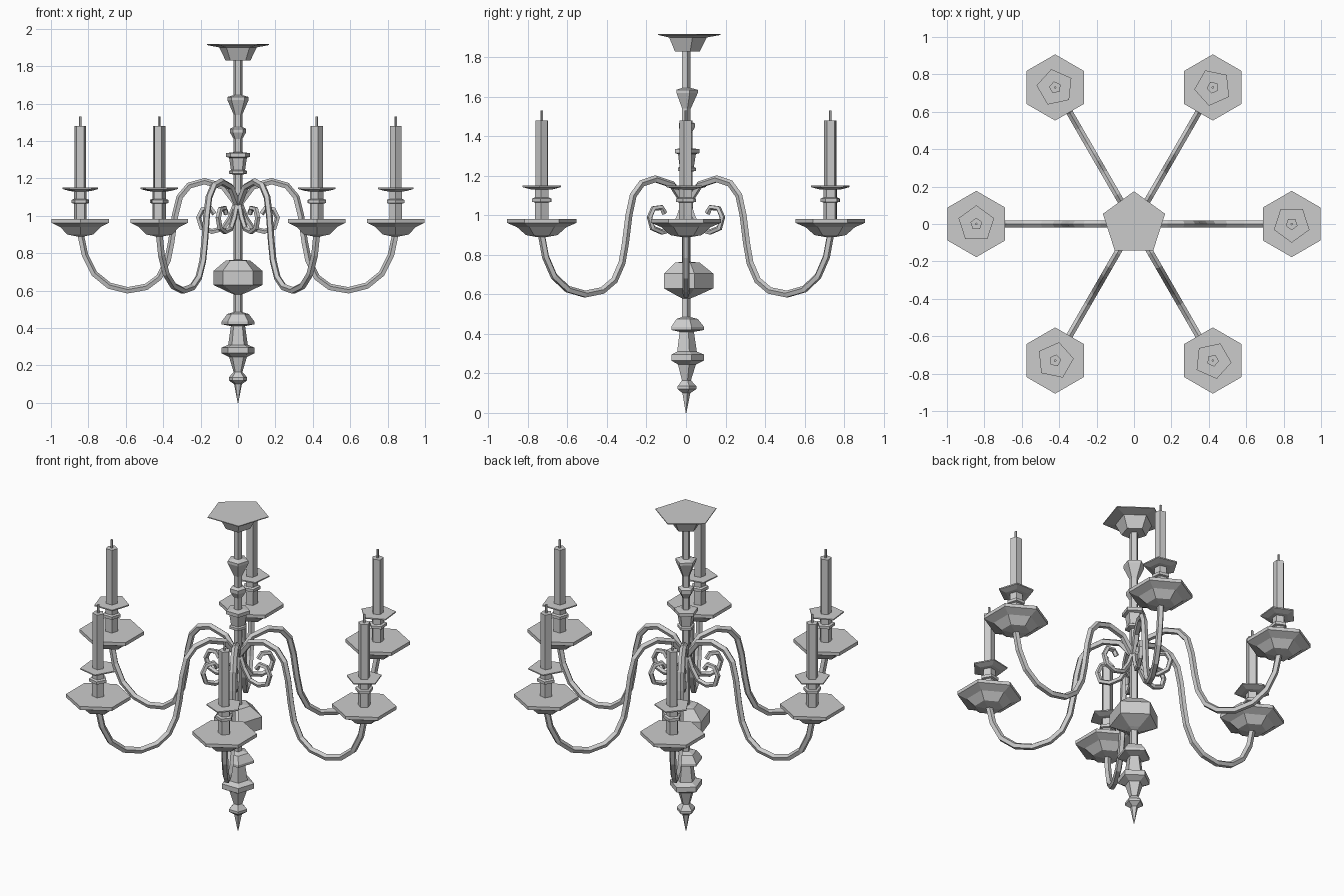
import bpy, bmesh
from math import sin, cos, pi, radians
from mathutils import Vector

cube = bpy.data.objects.get("Cube")
if cube:
    bpy.data.objects.remove(cube)

metal = bpy.data.materials.new("grey_metal")
metal.use_nodes = True
GREY = (0.6, 0.6, 0.6, 1)
metal.diffuse_color = GREY
metal.node_tree.nodes["Principled BSDF"].inputs["Base Color"].default_value = GREY


def loft(name, rings):
    """Skin rings of points into a closed flat-shaded mesh."""
    bm = bmesh.new()
    loops = [[bm.verts.new(p) for p in ring] for ring in rings]
    n = len(loops[0])
    for a, b in zip(loops, loops[1:]):
        for i in range(n):
            j = (i + 1) % n
            bm.faces.new((a[i], a[j], b[j], b[i]))
    bm.faces.new(loops[0][::-1])
    bm.faces.new(loops[-1])
    bmesh.ops.recalc_face_normals(bm, faces=bm.faces[:])
    mesh = bpy.data.meshes.new(name)
    bm.to_mesh(mesh)
    bm.free()
    mesh.materials.append(metal)
    return mesh


def turned(name, profile, sides, start, x=0):
    """Lathe a (radius, height) profile with few sides around x."""
    angles = [radians(start) + 2 * pi * i / sides for i in range(sides)]
    return loft(name, [[(x + r * cos(a), r * sin(a), z) for a in angles]
                       for r, z in profile])


def tube(name, path, radius, sides=5):
    """Sweep a polygon along an (x, z) path."""
    pts = [Vector((x, 0, z)) for x, z in path]
    rings = []
    for i, p in enumerate(pts):
        before, after = pts[max(i - 1, 0)], pts[min(i + 1, len(pts) - 1)]
        t = (after - before).normalized()
        across = Vector((-t.z, 0, t.x))
        rings.append([p + radius * (across * cos(a) + Vector((0, 1, 0)) * sin(a))
                      for a in [2 * pi * k / sides for k in range(sides)]])
    return loft(name, rings)


def place(name, mesh, angle=0):
    ob = bpy.data.objects.new(name, mesh)
    ob.rotation_euler.z = angle
    bpy.context.collection.objects.link(ob)


# Central column, from bottom tip to ceiling canopy
finial = [(.002, 0), (.022, .10), (.052, .12), (.052, .135), (.025, .165),
          (.05, .245), (.092, .265), (.092, .295), (.055, .31), (.04, .41),
          (.092, .42), (.092, .435), (.06, .475), (.024, .485), (.024, .58)]
body = [(.024, .58), (.05, .59), (.138, .63), (.138, .705), (.07, .76), (.024, .765),
        (.024, 1.22)]
stem = [(.024, 1.22), (.05, 1.225), (.05, 1.24), (.04, 1.245), (.05, 1.31), (.068, 1.315),
        (.068, 1.335), (.024, 1.34), (.024, 1.41), (.045, 1.445), (.045, 1.465),
        (.024, 1.475), (.024, 1.54), (.042, 1.58), (.06, 1.62), (.06, 1.635),
        (.024, 1.645), (.024, 1.835)]
canopy = [(.07, 1.83), (.105, 1.9), (.175, 1.913), (.175, 1.918)]
for name, profile in (("finial", finial), ("column_body", body),
                      ("column_stem", stem), ("ceiling_canopy", canopy)):
    place(name, turned(name, profile, 5, 90))

# Lamp parts, made once at the end of an arm and repeated around the column
REACH = .843
dish = [(.025, .89), (.08, .9), (.125, .94), (.177, .962), (.177, .982)]
holder = [(.036, .98), (.036, 1.065), (.05, 1.068), (.05, 1.085), (.036, 1.09),
          (.036, 1.13), (.06, 1.132), (.1, 1.143), (.1, 1.15)]
candle = [(.033, 1.145), (.033, 1.48)]
wick = [(.007, 1.475), (.007, 1.53)]
arm_path = [(0, 1.05), (.03, 1.09), (.08, 1.155), (.18, 1.183), (.26, 1.16), (.31, 1.10),
            (.335, 1.0), (.355, .86), (.375, .76), (.42, .67), (.49, .618), (.59, .6),
            (.69, .625), (.77, .69), (.82, .79), (REACH, .9)]
scroll_path = [(.01, 1.07), (.04, .99), (.08, .93), (.14, .915), (.195, .935),
               (.212, .99), (.19, 1.035), (.145, 1.04), (.125, 1.01)]
parts = {
    "arm": tube("arm", arm_path, .019),
    "scroll": tube("scroll", scroll_path, .015),
    "drip_dish": turned("drip_dish", dish, 6, 30, REACH),
    "candle_holder": turned("candle_holder", holder, 5, -90, REACH),
    "candle": turned("candle", candle, 5, -90, REACH),
    "wick": turned("wick", wick, 5, -90, REACH),
}
for i in range(6):
    for name, mesh in parts.items():
        place(f"{name}_{i + 1}", mesh, i * pi / 3)
